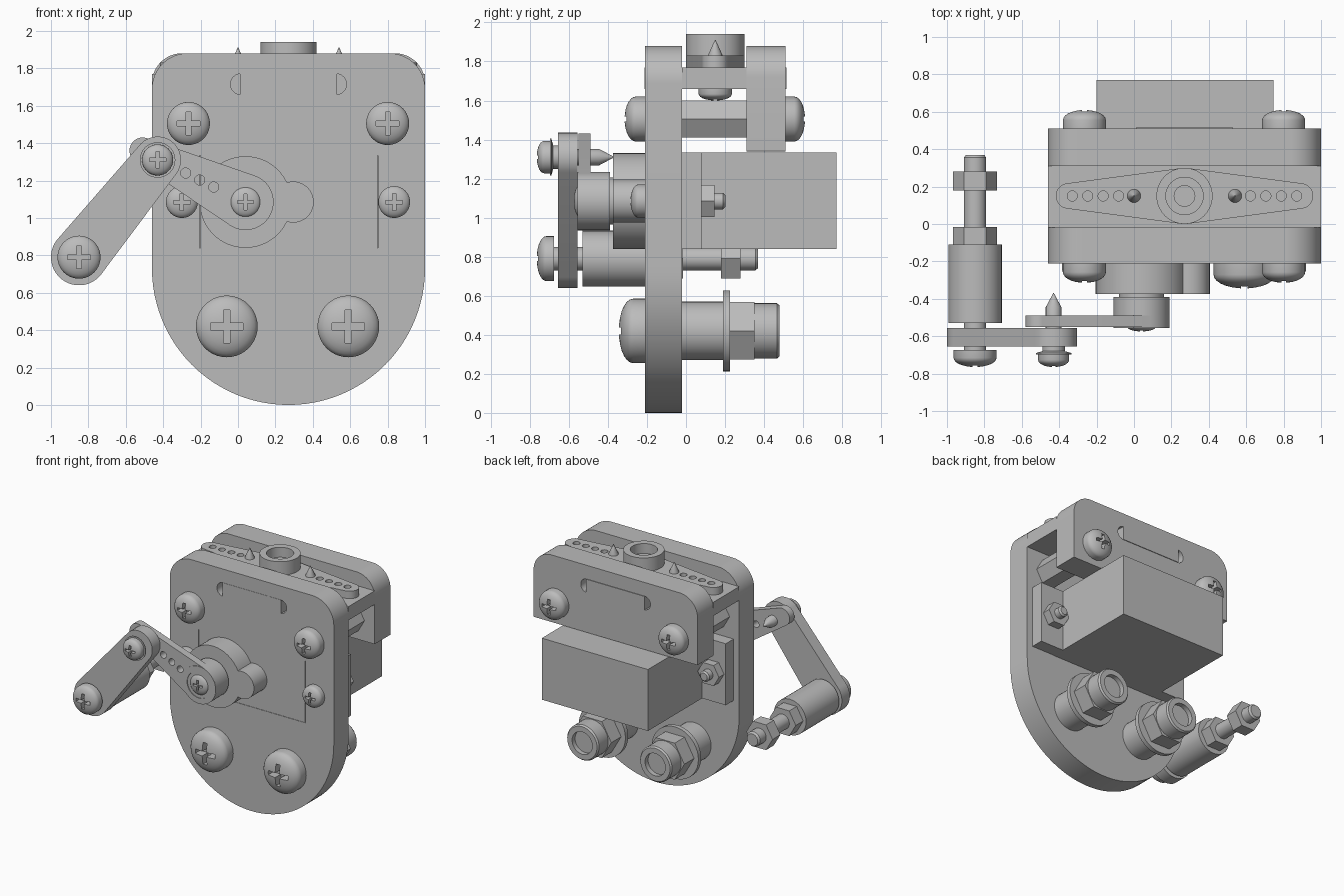
import bpy, bmesh
from math import sin, cos, pi
from mathutils import Vector
from mathutils.geometry import convex_hull_2d

if "Cube" in bpy.data.objects:
    bpy.data.objects.remove(bpy.data.objects["Cube"])

GREY = (0.5, 0.5, 0.5, 1)
mat = bpy.data.materials.new("plain_grey")
mat.use_nodes = True
mat.diffuse_color = GREY
mat.node_tree.nodes["Principled BSDF"].inputs["Base Color"].default_value = GREY


def place(u, v, t, axis):
    """Sketch point (u, v) at depth t along the axis."""
    return (u, t, v) if axis == "Y" else (u, v, t)


def finish(name, bm):
    bmesh.ops.remove_doubles(bm, verts=bm.verts, dist=1e-5)
    bmesh.ops.recalc_face_normals(bm, faces=bm.faces)
    mesh = bpy.data.meshes.new(name)
    bm.to_mesh(mesh)
    bm.free()
    mesh.materials.append(mat)
    ob = bpy.data.objects.new(name, mesh)
    bpy.context.collection.objects.link(ob)
    smooth(ob)
    return ob


def activate(ob):
    bpy.ops.object.select_all(action="DESELECT")
    ob.select_set(True)
    bpy.context.view_layer.objects.active = ob


def smooth(ob):
    activate(ob)
    bpy.ops.object.shade_smooth_by_angle(angle=0.6)


def hull(*circles, n=64):
    """Outline wrapped around circles given as (u, v, radius)."""
    pts = [Vector((u + r * cos(2 * pi * i / n), v + r * sin(2 * pi * i / n)))
           for u, v, r in circles for i in range(n)]
    return [pts[i] for i in convex_hull_2d(pts)]


def prism(name, pts, a, b, axis="Y"):
    bm = bmesh.new()
    rings = [[bm.verts.new(place(p[0], p[1], t, axis)) for p in pts] for t in (a, b)]
    for ring in rings:
        bm.faces.new(ring)
    for i in range(len(pts)):
        j = (i + 1) % len(pts)
        bm.faces.new((rings[0][i], rings[0][j], rings[1][j], rings[1][i]))
    return finish(name, bm)


def block(name, x, y, z):
    return prism(name, [(x[0], z[0]), (x[1], z[0]), (x[1], z[1]), (x[0], z[1])], *y)


def lathe(name, u, v, profile, axis="Y", n=40):
    """Revolve (radius, depth) points around an axis; n=6 gives a hexagon."""
    bm = bmesh.new()
    rings = [[bm.verts.new(place(u + r * cos(2 * pi * i / n), v + r * sin(2 * pi * i / n), t, axis))
              for i in range(n)] for r, t in profile]
    for p, q in zip(rings, rings[1:]):
        for i in range(n):
            j = (i + 1) % n
            bm.faces.new((p[i], p[j], q[j], q[i]))
    for ring in (rings[0], rings[-1]):
        bm.faces.new(ring)
    return finish(name, bm)


def rod(name, u, v, r, a, b, axis="Y", n=40):
    return lathe(name, u, v, [(r, a), (r, b)], axis, n)


def cut(ob, *cutters):
    for c in cutters:
        mod = ob.modifiers.new("cut", "BOOLEAN")
        mod.operation, mod.solver, mod.object = "DIFFERENCE", "EXACT", c
        activate(ob)
        bpy.ops.object.modifier_apply(modifier=mod.name)
        bpy.data.objects.remove(c)
    smooth(ob)


def screw_head(name, u, v, r, base, top, axis="Y"):
    """Domed head with a cross recess, from base to top."""
    h = top - base
    dome = [(r * cos(a), base + h * (0.45 + 0.55 * sin(a)))
            for a in (i * pi / 2 / 7 for i in range(7))]
    head = lathe(name, u, v, [(r, base)] + dome + [(r * 0.02, top)], axis)
    w, s = r * 0.11, r * 0.53
    for du, dv in ((w, s), (s, w)):
        pts = [(u - du, v - dv), (u + du, v - dv), (u + du, v + dv), (u - du, v + dv)]
        cut(head, prism("recess_cutter", pts, top + h * 0.2, top - h * 0.55, axis))


# Front plate with servo opening and slot
SLOT = hull((0.015, 1.715, 0.055), (0.525, 1.715, 0.055))
front = prism("front_plate", hull((0.27, 0.73, 0.73), (-0.27, 1.69, 0.19), (0.81, 1.69, 0.19), n=96),
              -0.21, -0.02)
cut(front, block("opening_cutter", (-0.206, 0.749), (-0.3, 0.1), (0.838, 1.335)),
    prism("slot_cutter", SLOT, -0.3, 0.1))

# Rear plate
rear = prism("rear_plate", hull((-0.3, 1.72, 0.16), (0.84, 1.72, 0.16),
                                (-0.459, 1.341, 0.001), (0.999, 1.341, 0.001)), 0.31, 0.51)
cut(rear, prism("slot_cutter", SLOT, 0.2, 0.6))

# Bridge between the plates, with tabs in the slots
block("bridge_plate", (-0.46, 1.0), (-0.02, 0.31), (1.66, 1.77))
block("front_tab", (0.01, 0.53), (-0.212, -0.02), (1.66, 1.77))
block("rear_tab", (0.01, 0.53), (0.31, 0.515), (1.66, 1.77))

# Double-arm horn on top of the bridge
top_horn = prism("top_horn", hull((0.27, 0.15, 0.15), (-0.35, 0.15, 0.068), (0.89, 0.15, 0.068)),
                 1.77, 1.83, "Z")
cut(top_horn, *[rod("hole_cutter", 0.27 + s * (0.27 + 0.0825 * i), 0.15, 0.027, 1.7, 1.9, "Z", 20)
                for s in (-1, 1) for i in range(1, 5)])
lathe("top_horn_hub", 0.27, 0.15, [(0.15, 1.77), (0.15, 1.94), (0.1, 1.94), (0.1, 1.86),
                                   (0.055, 1.86), (0.055, 1.8)], "Z")
for x in (0, 0.54):
    screw_head("bridge_screw_head", x, 0.15, 0.085, 1.66, 1.6, "Z")
    lathe("bridge_screw_tip", x, 0.15, [(0.036, 1.66), (0.036, 1.835), (0.002, 1.91)], "Z", 16)

# Upper screws with hexagonal standoffs
for x in (-0.265, 0.8):
    screw_head("upper_front_screw", x, 1.505, 0.115, -0.21, -0.315)
    screw_head("upper_rear_screw", x, 1.505, 0.115, 0.51, 0.61)
    rod("hex_standoff", x, 1.505, 0.11, -0.02, 0.31, n=6)

# Servo body, flange and gear housing
block("servo_body", (-0.2, 0.745), (-0.21, 0.77), (0.84, 1.335))
block("servo_flange", (-0.41, 0.95), (-0.02, 0.08), (0.84, 1.335))
rod("gear_housing", 0.04, 1.085, 0.245, -0.375, -0.2, n=64)
rod("gear_housing_bump", 0.295, 1.085, 0.11, -0.375, -0.2)
rod("output_shaft", 0.04, 1.085, 0.12, -0.4, -0.37)
for x in (-0.3, 0.835):
    screw_head("flange_screw", x, 1.085, 0.085, -0.21, -0.285)
    rod("flange_nut", x, 1.085, 0.095, 0.08, 0.145, n=6)
    lathe("flange_bolt_end", x, 1.085, [(0.042, 0.08), (0.042, 0.19), (0.03, 0.202)])

# Servo horn
horn = prism("servo_horn", hull((0.04, 1.085, 0.15), (-0.51, 1.36, 0.07)), -0.55, -0.49)
cut(horn, *[rod("hole_cutter", -0.28 + 0.075 * i, 1.24 - 0.0375 * i, 0.027, -0.7, -0.4, n=20)
            for i in range(3)])
lathe("horn_hub", 0.04, 1.085, [(0.15, -0.39), (0.15, -0.555), (0.105, -0.555), (0.105, -0.53),
                                (0.05, -0.53)])
screw_head("horn_screw", 0.04, 1.085, 0.08, -0.52, -0.575)

# Link arm and its pivot screw
prism("link_arm", hull((-0.43, 1.31, 0.125), (-0.85, 0.79, 0.15)), -0.655, -0.555)
lathe("pivot_collar", -0.43, 1.31, [(0.06, -0.65), (0.06, -0.68), (0.095, -0.69), (0.095, -0.697),
                                    (0.08, -0.697)])
screw_head("pivot_screw", -0.43, 1.31, 0.083, -0.695, -0.765)
lathe("pivot_screw_tip", -0.43, 1.31, [(0.042, -0.56), (0.042, -0.445), (0.002, -0.37)], n=20)

# Handle on the end of the link
screw_head("handle_screw", -0.85, 0.79, 0.115, -0.675, -0.765)
lathe("handle_rod", -0.85, 0.79, [(0.06, -0.68), (0.06, 0.355), (0.048, 0.37)])
rod("handle_sleeve", -0.85, 0.79, 0.143, -0.53, -0.11)
for a, b in ((-0.11, -0.015), (0.18, 0.28)):
    rod("handle_nut", -0.85, 0.79, 0.117, a, b, n=6)

# Large lower bolts with bushings, washers and lock nuts
for x in (-0.06, 0.59):
    screw_head("lower_bolt_head", x, 0.42, 0.165, -0.21, -0.345)
    rod("lower_bushing", x, 0.42, 0.15, -0.02, 0.19)
    rod("lower_washer", x, 0.42, 0.208, 0.19, 0.225)
    rod("lower_nut", x, 0.42, 0.17, 0.225, 0.35, n=6)
    lathe("lower_nut_collar", x, 0.42, [(0.142, 0.34), (0.142, 0.465), (0.132, 0.478), (0.09, 0.478),
                                        (0.09, 0.44)])
